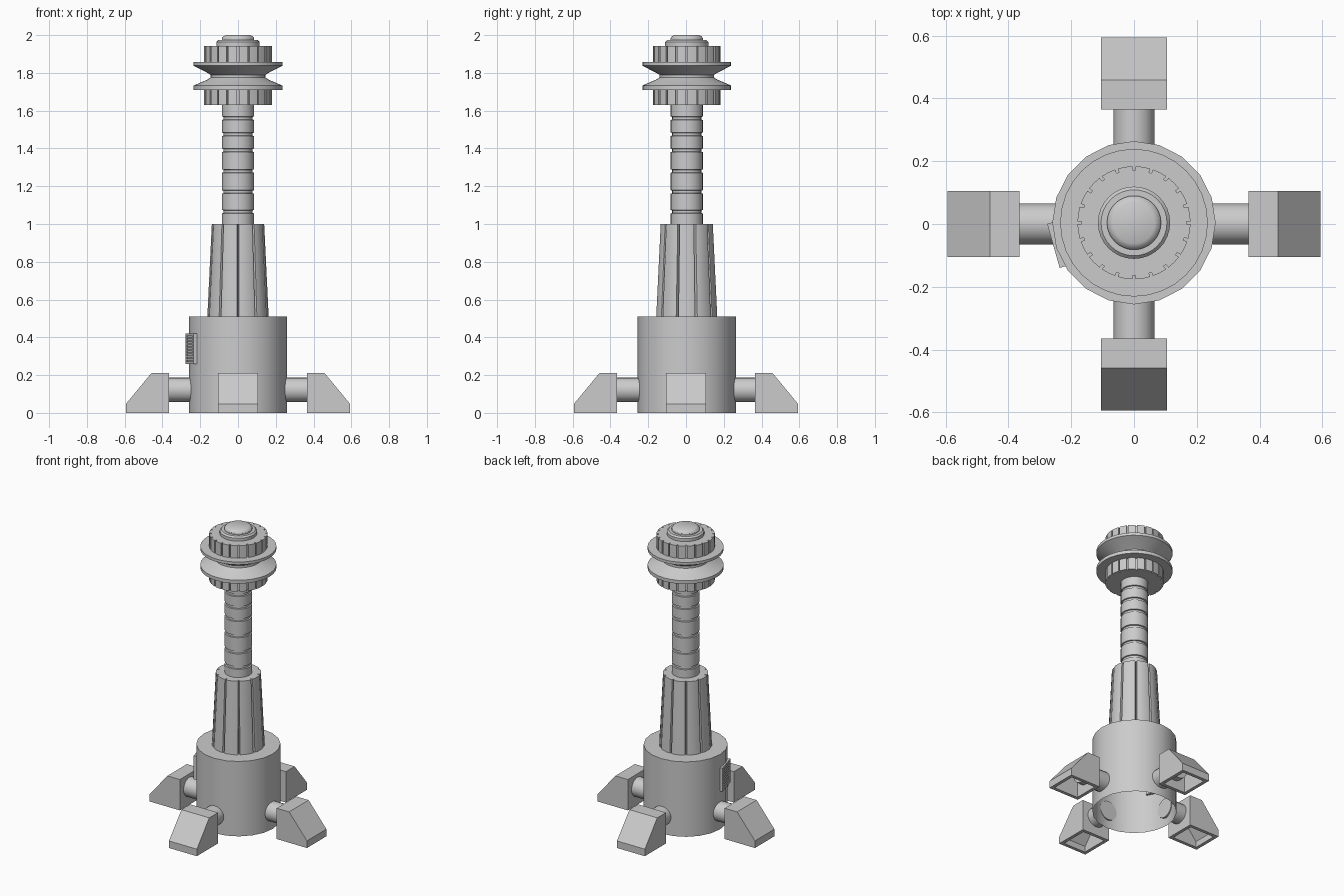
import bpy, bmesh
from math import sin, cos, radians, tau, pi
from mathutils import Matrix, Vector

if "Cube" in bpy.data.objects:
    bpy.data.objects.remove(bpy.data.objects["Cube"])

CY = 0.004  # central axis offset in y


def make(name, bm, matrix=None, smooth=True):
    bmesh.ops.recalc_face_normals(bm, faces=bm.faces)
    me = bpy.data.meshes.new(name)
    bm.to_mesh(me)
    bm.free()
    ob = bpy.data.objects.new(name, me)
    bpy.context.collection.objects.link(ob)
    if matrix is not None:
        ob.matrix_world = matrix
    if smooth:
        bpy.ops.object.select_all(action='DESELECT')
        bpy.context.view_layer.objects.active = ob
        ob.select_set(True)
        bpy.ops.object.shade_smooth_by_angle(angle=radians(30))
    return ob


def loft(name, rings, matrix=None, bottom=True, top=True):
    """Skin a stack of equal-sized point rings, with optional end caps."""
    bm = bmesh.new()
    vs = [[bm.verts.new(p) for p in r] for r in rings]
    n = len(rings[0])
    for a, b in zip(vs, vs[1:]):
        for i in range(n):
            j = (i + 1) % n
            bm.faces.new((a[i], a[j], b[j], b[i]))
    if bottom:
        bm.faces.new(vs[0][::-1])
    if top:
        bm.faces.new(vs[-1])
    return make(name, bm, matrix)


def lathe(name, profile, n, matrix=Matrix.Translation((0, CY, 0)), **kw):
    return loft(name, [[(r * cos(tau * i / n), r * sin(tau * i / n), z)
                        for i in range(n)] for r, z in profile], matrix, **kw)


def toothed(name, levels, n, cell, start=0):
    """cell: (degrees, radius factor) points repeated n times around."""
    rings = []
    for r, z in levels:
        ring = []
        for k in range(n):
            for deg, f in cell:
                a = radians(start + k * 360 / n + deg)
                ring.append((r * f * cos(a), r * f * sin(a), z))
        rings.append(ring)
    return loft(name, rings, Matrix.Translation((0, CY, 0)))


def box(bm, size, pos):
    m = Matrix.Translation(pos) @ Matrix.Diagonal((*size, 1))
    bmesh.ops.create_cube(bm, size=1, matrix=m)


# Hollow base drum, open underneath
lathe("base_drum", [(0.26, 0), (0.26, 0.51)], 20, bottom=False)

# Four legs: round strut plus hollow wedge foot
for i, side in enumerate(("right", "back", "left", "front")):
    turn = Matrix.Rotation(i * pi / 2, 4, 'Z')
    along_x = Matrix.Translation((0, 0, 0.122)) @ Matrix.Rotation(pi / 2, 4, 'Y')
    lathe(side + "_strut", [(0.065, 0.245), (0.065, 0.43)], 20, turn @ along_x)

    prof = [(0.365, 0), (0.365, 0.21), (0.459, 0.21), (0.593, 0.048), (0.593, 0)]
    bm = bmesh.new()
    l = [bm.verts.new((x, -0.105, z)) for x, z in prof]
    r = [bm.verts.new((x, 0.105, z)) for x, z in prof]
    bm.faces.new(l)
    bm.faces.new(r[::-1])
    for k in range(4):
        bm.faces.new((l[k], r[k], r[k + 1], l[k + 1]))
    # outward normals on the open shell
    foot = make(side + "_foot", bm, turn, smooth=False)
    mid = Vector((0.46, 0, 0.08))
    f = foot.data.polygons[0]
    if f.normal.dot(f.center - mid) < 0:
        foot.data.flip_normals()
    sol = foot.modifiers.new("wall", 'SOLIDIFY')
    sol.thickness = 0.022
    sol.offset = -1
    sol.use_even_offset = True

# Louvred panel on the drum side
bm = bmesh.new()
box(bm, (0.026, 0.146, 0.16), (0.248, 0, 0.34))
for s in (-1, 1):
    box(bm, (0.03, 0.012, 0.16), (0.252, s * 0.067, 0.34))
    box(bm, (0.03, 0.146, 0.012), (0.252, 0, 0.34 + s * 0.074))
for k in range(8):
    box(bm, (0.02, 0.126, 0.009), (0.256, 0, 0.34 + (k - 3.5) * 0.0165))
make("vent_panel", bm, Matrix.Translation((0, CY, 0)) @ Matrix.Rotation(radians(196), 4, 'Z'),
     smooth=False)

# Tapered collar with ten V grooves
toothed("grooved_collar", [(0.164, 0.51), (0.14, 1.0)], 10,
        [(0, 0.86), (2.2, 0.985), (10, 1), (26, 1), (33.8, 0.985)], start=18)

# Segmented mast
mast = [(0.085, 0.99)]
for z in (1.065, 1.17, 1.28, 1.39, 1.475, 1.56):
    mast += [(0.085, z - 0.009), (0.077, z - 0.007), (0.077, z + 0.007), (0.085, z + 0.009)]
lathe("mast", mast + [(0.085, 1.64)], 24)

# Notched rings above and below the spool
for name, z0, z1 in (("lower_notched_ring", 1.63, 1.71), ("upper_notched_ring", 1.855, 1.943)):
    toothed(name, [(0.18, z0), (0.18, z1)], 20,
            [(1.5, 0.93), (1.5, 1), (9, 1), (16.5, 1), (16.5, 0.93)])

# Waisted spool
lathe("spool", [(0.235, 1.71), (0.235, 1.733), (0.165, 1.763), (0.145, 1.775),
                (0.145, 1.79), (0.165, 1.802), (0.235, 1.838), (0.235, 1.857)], 32)

# Top cap and rounded button
lathe("top_cap", [(0.115, 1.935), (0.115, 1.963), (0.105, 1.973)], 32)
lathe("top_button", [(0.086, 1.965), (0.086, 1.982), (0.079, 1.993), (0.066, 2.0)], 32)
